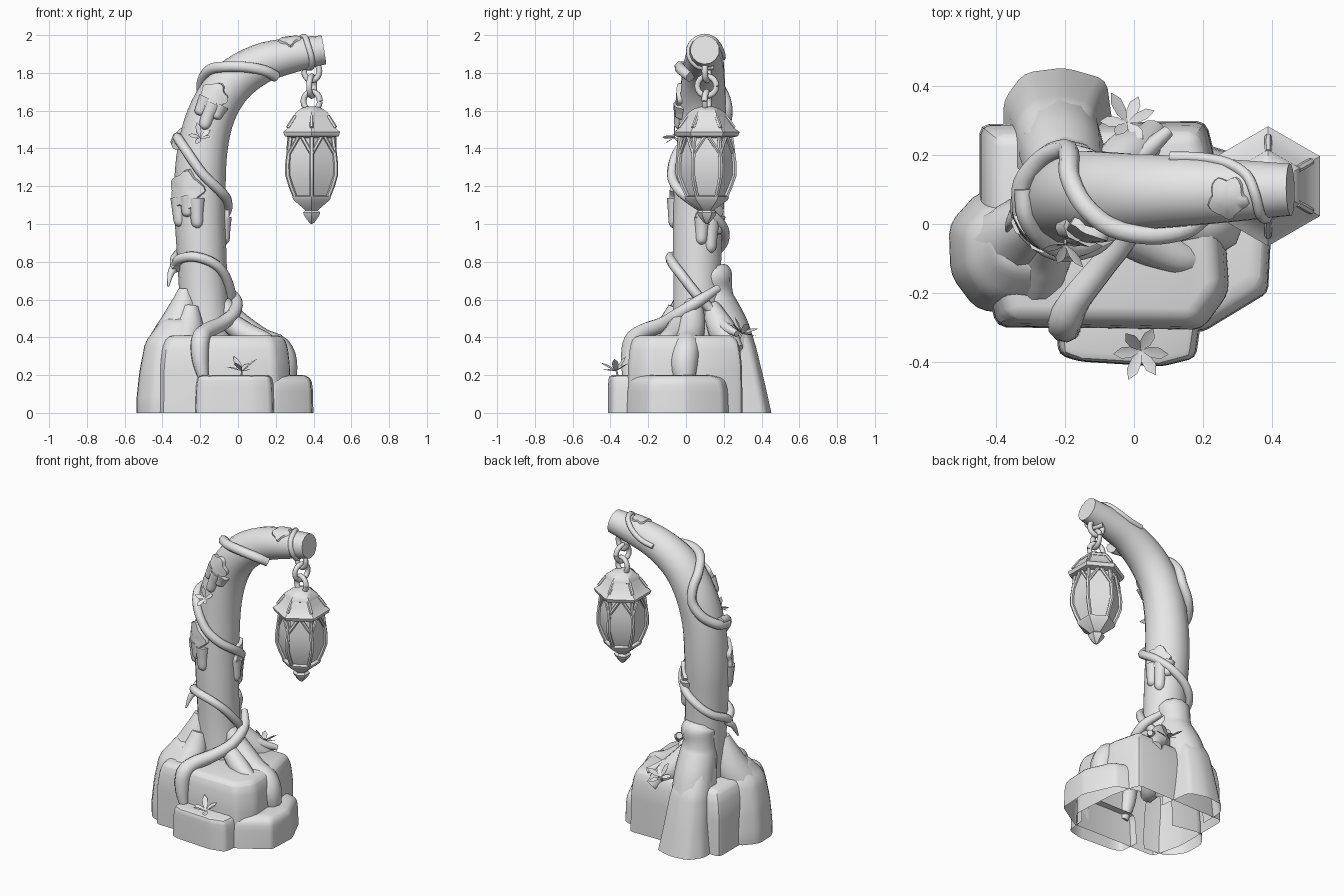
import bpy, bmesh, math
from mathutils import Vector as V

if "Cube" in bpy.data.objects:
    bpy.data.objects.remove(bpy.data.objects["Cube"])

stone = bpy.data.materials.new("plain_grey")
stone.diffuse_color = (0.8, 0.8, 0.8, 1)
stone.use_nodes = True
stone.node_tree.nodes["Principled BSDF"].inputs["Base Color"].default_value = stone.diffuse_color


def finish(name, bm, angle=55):
    """Smooth shading with sharp edges above the angle."""
    bm.normal_update()
    for f in bm.faces:
        f.smooth = True
    for e in bm.edges:
        e.smooth = len(e.link_faces) == 2 and e.calc_face_angle(0) < math.radians(angle)
    me = bpy.data.meshes.new(name)
    bm.to_mesh(me)
    bm.free()
    me.materials.append(stone)
    ob = bpy.data.objects.new(name, me)
    bpy.context.collection.objects.link(ob)
    return ob


def spline(pts, s):
    """Point on a smooth curve through pts, s counts points."""
    i = max(0, min(int(s), len(pts) - 2))
    t = s - i
    b, c = V(pts[i]), V(pts[i + 1])
    a = V(pts[i - 1]) if i else b * 2 - c
    d = V(pts[i + 2]) if i + 2 < len(pts) else c * 2 - b
    return 0.5 * (2 * b + (c - a) * t + (2 * a - 5 * b + 4 * c - d) * t * t
                  + (3 * b - a - 3 * c + d) * t ** 3)


def skin(bm, rings, gap=False):
    """Quads between rings of vertices; gap leaves the closing side open."""
    n = len(rings[0])
    for r, q in zip(rings, rings[1:]):
        for j in range(n - gap):
            i = (j + 1) % n
            bm.faces.new((r[j], r[i], q[i], q[j]))
    return bm.faces.new(rings[-1])


def tube(name, pts, sides=10, steps=4, bm=None):
    """Sweep a round section along points (x, y, z, radius)."""
    own = bm is None
    bm = bm or bmesh.new()
    n = (len(pts) - 1) * steps
    ps = [spline(pts, k / steps) for k in range(n + 1)]
    rings, side = [], None
    for k, p in enumerate(ps):
        t = (ps[min(k + 1, n)].xyz - ps[max(k - 1, 0)].xyz).normalized()
        if side is None:
            side = t.cross(V((0, 1, 0)) if abs(t.y) < 0.9 else V((1, 0, 0)))
        side = (side - t * side.dot(t)).normalized()
        up = t.cross(side)
        rings.append([bm.verts.new(p.xyz + p.w * (side * math.cos(a) + up * math.sin(a)))
                      for a in (math.tau * j / sides for j in range(sides))])
    skin(bm, rings)
    bm.faces.new(rings[0][::-1])
    return finish(name, bm) if own else None


def rock(name, outline, levels, bevel=0.025, gap=True):
    """Open-bottomed boulder: outline scaled and pushed at each (z, scale, push x, push y)."""
    bm = bmesh.new()
    cx, cy = (sum(p[i] for p in outline) / len(outline) for i in (0, 1))
    rings = [[bm.verts.new((cx + (x - cx) * s + dx, cy + (y - cy) * s + dy, z)) for x, y in outline]
             for z, s, dx, dy in levels]
    top = skin(bm, rings, gap)
    bm.normal_update()
    if top.normal.z < 0:
        bmesh.ops.reverse_faces(bm, faces=bm.faces)
    edges = [e for e in bm.edges if len(e.link_faces) == 2]
    bmesh.ops.bevel(bm, geom=edges, offset=bevel, segments=2, profile=0.5,
                    affect='EDGES', clamp_overlap=True)
    finish(name, bm, 32)


# Boulders of the base
rock("main_rock", [(-.45, .29), (.21, .3), (.26, .1), (.28, -.2), (.2, -.31), (-.4, -.3), (-.45, -.1)],
     [(0, 1, 0, 0), (.25, .99, 0, 0), (.36, .95, 0, 0), (.41, .87, 0, 0)], .03, False)
rock("right_rock", [(.1, -.31), (.2, -.315), (.39, -.2), (.4, 0), (.31, .2), (.15, .25)],
     [(0, 1, 0, 0), (.13, .98, 0, 0), (.18, .92, 0, 0), (.2, .7, 0, 0)], .02)
rock("front_rock", [(-.23, -.25), (-.22, -.38), (-.16, -.4), (.08, -.415), (.18, -.39), (.2, -.25)],
     [(0, 1, 0, 0), (.15, .98, 0, 0), (.2, .92, 0, 0)], .02)
rock("left_rock", [(-.25, .06), (-.45, .1), (-.54, 0), (-.535, -.15), (-.46, -.25), (-.3, -.27)],
     [(0, .98, 0, 0), (.06, 1, 0, 0), (.22, .94, .01, 0), (.38, .8, .025, 0), (.44, .6, .05, .01), (.5, .42, .07, .03)], .03)
rock("back_root_foot", [(-.38, .2), (-.38, .36), (-.32, .44), (-.2, .455), (-.08, .42), (-.05, .2)],
     [(0, 1, 0, 0), (.15, .88, 0, -.02), (.37, .76, 0, -.06), (.44, .68, 0, -.09), (.58, .5, 0, -.15)], .03)

# Curved trunk
TRUNK = [(-.16, .06, .3, .145), (-.18, .06, .6, .13), (-.195, .06, .9, .132), (-.203, .07, 1.15, .137),
         (-.187, .08, 1.4, .132), (-.132, .09, 1.6, .125), (-.03, .09, 1.75, .118),
         (.12, .095, 1.848, .106), (.28, .097, 1.892, .093), (.455, .1, 1.922, .077)]
tube("trunk", TRUNK, 14, 4)


def on_trunk(s, deg, off=0.0):
    """Trunk surface point: 0 = inner side, 180 = outer side, -90 = front."""
    p = spline(TRUNK, s)
    t = (spline(TRUNK, s + .02).xyz - spline(TRUNK, s - .02).xyz).normalized()
    inner = V((0, 1, 0)).cross(t)
    a = math.radians(deg)
    return p.xyz + (inner * math.cos(a) + V((0, 1, 0)) * math.sin(a)) * (p.w + off)


def vine(name, wraps, r, ends=(), start=(), lift=.5):
    pts = list(start) + [(*on_trunk(s, a, r * lift), r) for s, a in wraps] + list(ends)
    tube(name, pts, 8, 4)


# Vines wound around the trunk
vine("lower_vine", [(1.6, -170), (1.72, -145), (1.75, -105), (1.62, -65), (1.4, -35), (1.05, 0), (.75, 35)], .027,
     [(.02, .2, .46, .03), (.1, .27, .42, .018)], [(-.37, -.02, .67, .005), (-.355, .01, .74, .018)])
vine("middle_vine", [(4.15, 172), (4.1, 205), (3.85, 240), (3.45, 275), (3.15, 310), (2.9, 345), (2.6, 385),
                     (2.3, 425), (2.05, 465), (1.85, 500), (1.7, 540), (1.55, 560)], .027)
vine("upper_vine", [(4.0, 200), (4.1, 165), (4.4, 130), (4.85, 115), (5.25, 130), (5.55, 160), (5.85, 195),
                    (6.15, 230), (6.6, 262), (7.05, 292), (7.35, 322)], .03)
vine("end_vine", [(7.0, 110), (7.5, 105), (8.0, 120), (8.35, 150), (8.5, 190), (8.55, 240), (8.6, 290),
                  (8.55, 340), (8.4, 390)], .016, lift=0)

# Roots spreading over the rocks
tube("front_root", [(-.07, .17, .66, .02), (-.01, .08, .6, .03), (-.02, -.03, .53, .034), (-.09, -.12, .47, .04),
                    (-.17, -.22, .43, .045), (-.2, -.28, .38, .05), (-.2, -.3, .28, .045), (-.18, -.31, .17, .025)])
tube("right_root", [(-.09, .04, .58, .05), (0, .03, .46, .075), (.12, .01, .375, .075), (.21, 0, .335, .075),
                    (.24, -.01, .25, .075), (.26, 0, .13, .045)])
tube("right_front_root", [(-.07, -.02, .5, .05), (.04, -.06, .42, .06), (.14, -.1, .38, .05), (.2, -.1, .36, .03)])
tube("left_root", [(-.28, 0, .655, .035), (-.29, -.01, .56, .075), (-.32, -.03, .44, .11), (-.38, -.07, .32, .12)])
tube("front_left_root", [(-.25, -.05, .56, .045), (-.26, -.09, .44, .08), (-.28, -.17, .37, .07), (-.3, -.24, .34, .04)])
tube("back_root", [(-.19, .125, .765, .08), (-.19, .135, .73, .108), (-.2, .145, .65, .1), (-.2, .155, .57, .115),
                   (-.21, .21, .44, .125), (-.215, .26, .3, .12)], 12)
tube("back_right_root", [(-.1, .13, .56, .05), (-.03, .19, .44, .075), (.03, .23, .38, .06), (.06, .27, .33, .04)])


def moss(name, s0, a0, ds, da, h, drips):
    """Thin lumpy patch on the trunk with hanging drips (angle offset, length)."""
    bm = bmesh.new()
    n, rings = 28, []
    mid = bm.verts.new(on_trunk(s0, a0, h))
    for k in range(3):
        ring = []
        for j in range(n):
            th = math.tau * j / n
            f = (1 + .13 * math.sin(5 * th + a0) + .04 * math.sin(9 * th)) * (.45, .88, 1)[k]
            ring.append(bm.verts.new(on_trunk(s0 + f * ds * math.cos(th), a0 + f * da * math.sin(th),
                                              h * (1, .9, -.5)[k])))
        rings.append(ring)
    for j in range(n):
        i = (j + 1) % n
        bm.faces.new((mid, rings[0][j], rings[0][i]))
        for r, q in zip(rings, rings[1:]):
            bm.faces.new((r[j], q[j], q[i], r[i]))
    bm.normal_update()
    if bm.faces[:][0].normal.dot(on_trunk(s0, a0, .1) - mid.co) < 0:
        bmesh.ops.reverse_faces(bm, faces=bm.faces)
    for d, length in drips:
        tube("", [(*on_trunk(s0 - length * t, a0 + d, -.01), r)
                  for t, r in ((.2, .045), (.6, .036), (.9, .03), (1, .01))], 8, 3, bm)
    finish(name, bm, 60)


moss("upper_moss", 5.35, -105, .4, 36, .022, [(-16, .6), (8, .9), (27, .55)])
moss("middle_moss", 3.1, -125, .4, 45, .024, [(-25, .75), (5, .55), (28, .8)])
moss("inner_moss", 2.65, 25, .35, 34, .022, [(-15, .7), (10, .85), (28, .5)])
moss("end_moss", 8.05, 195, .32, 42, .01, [])


def lathe(name, profile, cx=.39, cy=.11, sides=6):
    """Six-sided turned part from (radius, z), listed bottom to top."""
    bm = bmesh.new()
    rings = [[bm.verts.new((cx - r * math.sin(a), cy + r * math.cos(a), z))
              for a in (math.tau * j / sides for j in range(sides))] for r, z in profile]
    skin(bm, rings)
    bm.faces.new(rings[0][::-1])
    finish(name, bm, 36)


# Lantern body
lathe("lantern_roof", [(.12, 1.455), (.165, 1.465), (.174, 1.487), (.15, 1.505), (.125, 1.54), (.1, 1.575)])
lathe("lantern_cap", [(.09, 1.56), (.107, 1.57), (.1, 1.588), (.065, 1.612), (.03, 1.622)])
lathe("lantern_glass", [(.09, 1.135), (.142, 1.26), (.136, 1.37), (.122, 1.47)])
lathe("lantern_base", [(.035, 1.068), (.045, 1.078), (.112, 1.128), (.118, 1.145), (.1, 1.152)])
lathe("lantern_finial", [(.004, 1.0), (.018, 1.01), (.045, 1.043), (.052, 1.06), (.035, 1.075)])


def at(r, z, deg, w):
    a = math.radians(deg)
    return (.39 + r * math.sin(a), .11 + r * math.cos(a), z, w)


# Lantern frame: corner bars, forked struts and roof ribs
bm = bmesh.new()
for k in range(6):
    d = 60 * k
    tube("", [at(.128, 1.47, d, .012), at(.141, 1.37, d, .012), at(.147, 1.26, d, .013), at(.1, 1.14, d, .012)], 6, 2, bm)
    for e in (-26, 26):
        tube("", [at(.141, 1.37, d, .01), at(.121, 1.465, d + e, .011)], 6, 2, bm)
    tube("", [at(.1, 1.572, d, .01), at(.125, 1.538, d, .011), at(.145, 1.51, d, .01)], 6, 2, bm)
finish("lantern_frame", bm)

# Chain links, alternately turned
for k, (z, wide, tall) in enumerate(((1.65, .045, .05), (1.73, .052, .052), (1.81, .042, .05))):
    d = math.radians(-15 + 90 * k)
    bm = bmesh.new()
    loop = []
    for j in range(17):
        a = math.tau * j / 16
        w = wide * math.cos(a)
        loop.append((.39 + w * math.cos(d), .11 + w * math.sin(d), z + tall * math.sin(a), .016))
    tube("", loop, 8, 1, bm)
    finish("chain_link_%d" % (k + 1), bm)


def plant(name, base, out, size, count=6):
    """Rosette of pointed leaves around a short stalk."""
    bm = bmesh.new()
    base, out = V(base), V(out).normalized()
    hub = base + out * size * .4
    tube("", [(*base, .006), (*hub, .005)], 5, 1, bm)
    u = out.orthogonal().normalized()
    w = out.cross(u)
    for k in range(count):
        a = math.tau * k / count + .3
        d = u * math.cos(a) + w * math.sin(a)
        s = out.cross(d) * size
        rise = (.3, .8)[k % 2]
        rows = [(0, .02), (.35, .2), (.7, .21), (1, .01)]
        v = [[bm.verts.new(hub + d * size * t + out * size * rise * t + s * x + out * size * .2 * abs(x))
              for x in (-b, 0, b)] for t, b in rows]
        for p, q in zip(v, v[1:]):
            for i in (0, 1):
                bm.faces.new((p[i], q[i], q[i + 1], p[i + 1]))
    finish(name, bm)


plant("front_plant", (.02, -.36, .19), (0, -.25, 1), .08)
plant("back_plant", (-.02, .28, .39), (0, .5, 1), .08)
plant("trunk_plant", (-.2, -.04, 1.44), (0, -.7, .6), .065, 5)
